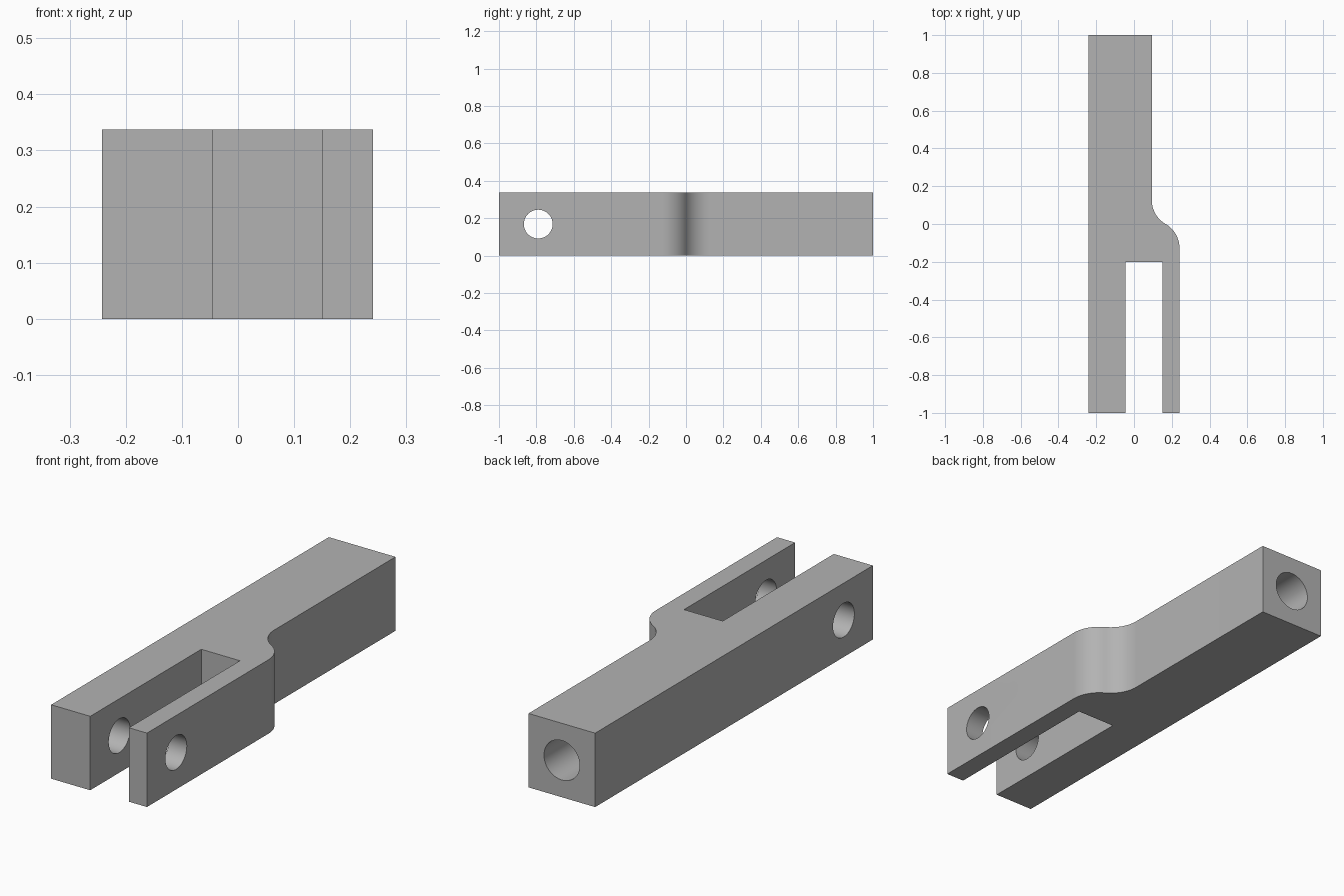
import bpy, bmesh
from math import sin, cos, pi, radians
from mathutils import Matrix, Vector

cube = bpy.data.objects.get("Cube")
if cube:
    bpy.data.objects.remove(cube, do_unlink=True)

HEIGHT = 0.337
LEFT, RIGHT = 0.241, -0.242      # outer sides of the fork
SHANK = 0.094                    # left side of the square shank
SLOT_A, SLOT_B, SLOT_END = -0.045, 0.15, -0.2
MID = HEIGHT / 2

grey = bpy.data.materials.new("plain grey")
grey.use_nodes = True
colour = (0.45, 0.45, 0.45, 1)
grey.diffuse_color = colour
grey.node_tree.nodes["Principled BSDF"].inputs["Base Color"].default_value = colour


def make_object(name, bm):
    bmesh.ops.recalc_face_normals(bm, faces=bm.faces)
    mesh = bpy.data.meshes.new(name)
    bm.to_mesh(mesh)
    bm.free()
    mesh.materials.append(grey)
    obj = bpy.data.objects.new(name, mesh)
    bpy.context.collection.objects.link(obj)
    return obj


def drill(target, centre, axis, radius, depth):
    """Cut a round hole centred on a point, along an axis."""
    bm = bmesh.new()
    turn = Vector(axis).to_track_quat("Z", "Y").to_matrix().to_4x4()
    bmesh.ops.create_cone(bm, cap_ends=True, segments=48, radius1=radius, radius2=radius,
                          depth=depth, matrix=Matrix.Translation(centre) @ turn)
    cutter = make_object("hole_cutter", bm)
    cutter.hide_render = True
    mod = target.modifiers.new("hole", "BOOLEAN")
    mod.operation, mod.solver, mod.object = "DIFFERENCE", "EXACT", cutter
    bpy.ops.object.modifier_apply(modifier=mod.name)
    bpy.data.objects.remove(cutter, do_unlink=True)


# S-shaped shoulder: two tangent arcs meeting at the middle
step = (LEFT - SHANK) / 2
angle = radians(60)
r = step / (1 - cos(angle))
reach = r * sin(angle)
sweep = [angle * i / 12 for i in range(13)]
outer = [(LEFT - r + r * cos(a), r * sin(a) - reach) for a in sweep]
inner = [(SHANK + r - r * cos(a), reach - r * sin(a)) for a in reversed(sweep)]

# Plan outline of the shank and fork
outline = [(RIGHT, -1), (SLOT_A, -1), (SLOT_A, SLOT_END), (SLOT_B, SLOT_END),
           (SLOT_B, -1), (LEFT, -1)] + outer + inner[1:] + [(SHANK, 1), (RIGHT, 1)]
bm = bmesh.new()
base = bm.faces.new([bm.verts.new((x, y, 0)) for x, y in outline])
side = bmesh.ops.extrude_face_region(bm, geom=[base])
bmesh.ops.translate(bm, vec=(0, 0, HEIGHT),
                    verts=[v for v in side["geom"] if isinstance(v, bmesh.types.BMVert)])
body = make_object("clevis_body", bm)
bpy.context.view_layer.objects.active = body
body.select_set(True)

# Pin hole through both fork arms, and blind bore in the rear end
drill(body, (0, -0.79, MID), (1, 0, 0), 0.077, 1)
drill(body, ((RIGHT + SHANK) / 2, 1, MID), (0, 1, 0), 0.09, 1.4)

bpy.ops.object.shade_smooth_by_angle(angle=radians(30))
